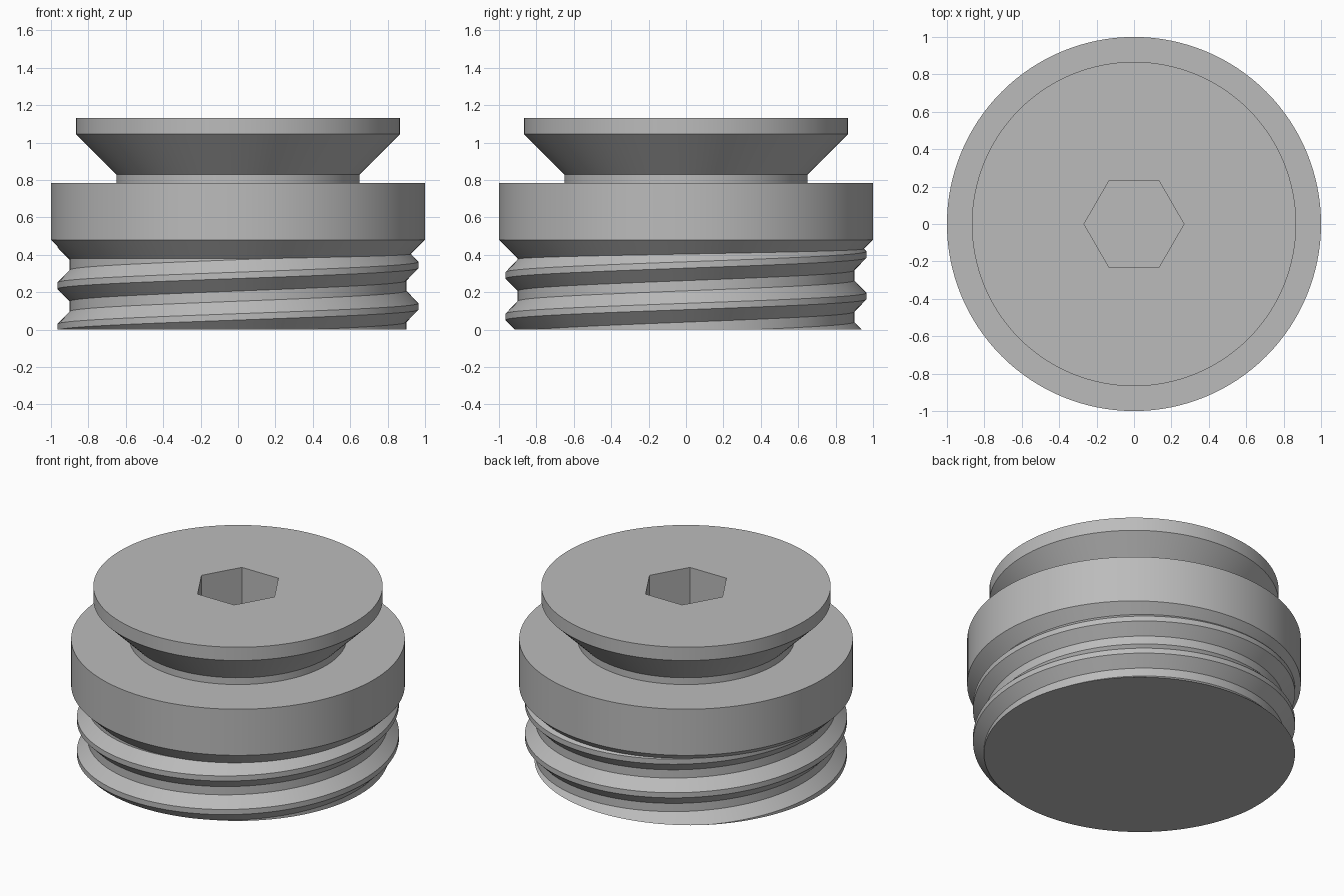
import bpy, bmesh
from math import cos, sin, pi, radians
from mathutils import Vector

if "Cube" in bpy.data.objects:
    bpy.data.objects.remove(bpy.data.objects["Cube"], do_unlink=True)

SEG = 128

steel = bpy.data.materials.new("plain_grey")
steel.use_nodes = True
grey = (0.5, 0.5, 0.5, 1)
steel.diffuse_color = grey
steel.node_tree.nodes["Principled BSDF"].inputs["Base Color"].default_value = grey


def ring(bm, radius, z, count):
    return [bm.verts.new((radius * cos(2 * pi * i / count),
                          radius * sin(2 * pi * i / count), z)) for i in range(count)]


def skin(bm, a, b):
    n = len(a)
    for i in range(n):
        j = (i + 1) % n
        bm.faces.new((a[i], a[j], b[j], b[i]))


def loop_edges(bm, loop):
    return [bm.edges.get((v, loop[(i + 1) % len(loop)])) for i, v in enumerate(loop)]


def finish(bm, name):
    bmesh.ops.recalc_face_normals(bm, faces=bm.faces)
    mesh = bpy.data.meshes.new(name)
    bm.to_mesh(mesh)
    bm.free()
    mesh.materials.append(steel)
    obj = bpy.data.objects.new(name, mesh)
    bpy.context.collection.objects.link(obj)
    bpy.ops.object.select_all(action="DESELECT")
    obj.select_set(True)
    bpy.context.view_layer.objects.active = obj
    bpy.ops.object.shade_smooth_by_angle(angle=radians(25))


# Turned body: core, chamfered flange, neck and flared head
profile = [(0.9, 0), (0.9, 0.38), (1.0, 0.48), (1.0, 0.785), (0.65, 0.785),
           (0.65, 0.83), (0.867, 1.045), (0.867, 1.133)]
bm = bmesh.new()
rings = [ring(bm, r, z, SEG) for r, z in profile]
for lower, upper in zip(rings, rings[1:]):
    skin(bm, lower, upper)
bm.faces.new(rings[0])

# Hexagonal key socket sunk into the head
mouth = ring(bm, 0.267, 1.133, 6)
floor = ring(bm, 0.267, 0.78, 6)
skin(bm, mouth, floor)
bm.faces.new(floor)
bmesh.ops.triangle_fill(bm, use_beauty=True, normal=Vector((0, 0, 1)),
                        edges=loop_edges(bm, rings[-1]) + loop_edges(bm, mouth))
finish(bm, "plug_body")

# Right-handed screw thread, swept along a helix and trimmed flat at the base
PITCH, MID = 0.222, 0.124
section = [(0.89, -0.094), (0.965, -0.017), (0.965, 0.017), (0.89, 0.094)]
bm = bmesh.new()
previous = None
for i in range(-SEG, SEG * 3 // 2 + 3):
    turn = i / SEG
    a = 2 * pi * turn
    current = [bm.verts.new((r * cos(a), r * sin(a), MID + PITCH * turn + dz))
               for r, dz in section]
    if previous:
        skin(bm, previous, current)
    else:
        bm.faces.new(current)
    previous = current
bm.faces.new(previous)
cut = bmesh.ops.bisect_plane(bm, geom=bm.verts[:] + bm.edges[:] + bm.faces[:],
                             plane_co=(0, 0, 0), plane_no=(0, 0, -1), clear_outer=True)
rim = [e for e in cut["geom_cut"] if isinstance(e, bmesh.types.BMEdge)]
bmesh.ops.triangle_fill(bm, use_beauty=True, edges=rim, normal=Vector((0, 0, -1)))
finish(bm, "screw_thread")
